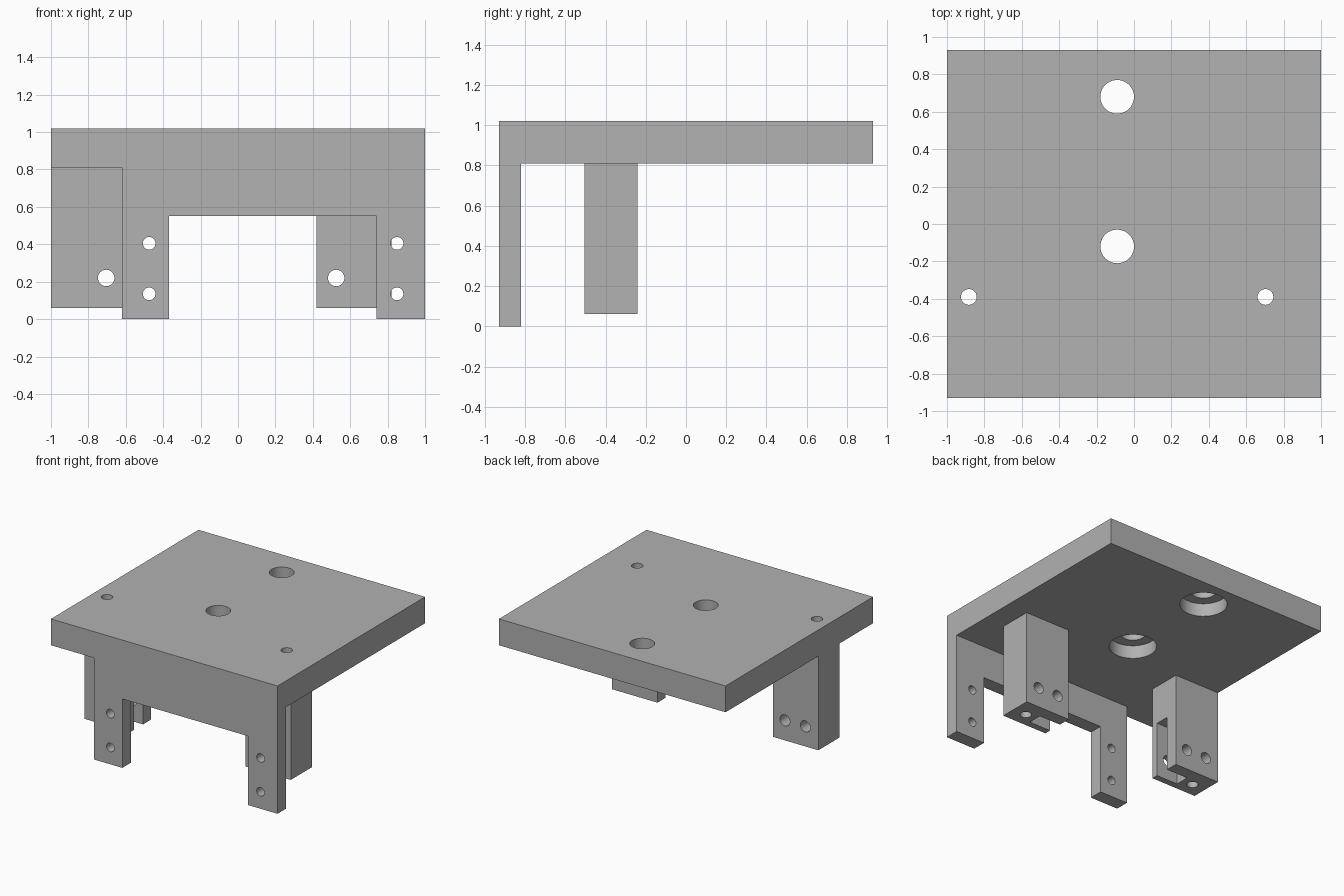
import bpy
import bmesh
from math import pi, radians
from mathutils import Matrix, Vector

default = bpy.data.objects.get("Cube")
if default:
    bpy.data.objects.remove(default, do_unlink=True)

grey = bpy.data.materials.new("plain grey")
grey.use_nodes = True
COLOUR = (0.445, 0.445, 0.445, 1)
grey.diffuse_color = COLOUR
grey.node_tree.nodes["Principled BSDF"].inputs["Base Color"].default_value = COLOUR


def make_object(name, bm):
    bmesh.ops.recalc_face_normals(bm, faces=bm.faces)
    mesh = bpy.data.meshes.new(name)
    bm.to_mesh(mesh)
    bm.free()
    mesh.materials.append(grey)
    obj = bpy.data.objects.new(name, mesh)
    bpy.context.collection.objects.link(obj)
    return obj


def box(name, low, high):
    low, high = Vector(low), Vector(high)
    bm = bmesh.new()
    bmesh.ops.create_cube(bm, size=1)
    bmesh.ops.scale(bm, vec=high - low, verts=bm.verts)
    bmesh.ops.translate(bm, vec=(low + high) / 2, verts=bm.verts)
    return make_object(name, bm)


def drill(axis, centre, radius, length):
    """Cylinder cutter along y or z."""
    bm = bmesh.new()
    turn = Matrix.Rotation(pi / 2, 4, 'X') if axis == 'y' else Matrix()
    bmesh.ops.create_cone(bm, cap_ends=True, segments=40, radius1=radius,
                          radius2=radius, depth=length,
                          matrix=Matrix.Translation(centre) @ turn)
    cutter = make_object("cutter", bm)
    cutter.hide_render = True
    return cutter


def cut(target, cutter):
    mod = target.modifiers.new("cut", 'BOOLEAN')
    mod.operation = 'DIFFERENCE'
    mod.solver = 'EXACT'
    mod.object = cutter
    bpy.context.view_layer.objects.active = target
    bpy.ops.object.modifier_apply(modifier=mod.name)
    bpy.data.objects.remove(cutter, do_unlink=True)


AXIS_X = -0.09                      # the clevis blocks mirror about this line
UNDER, TOP = 0.81, 1.02
BACK, FRONT = 0.93, -0.93
PIN_Y = -0.39

# Top plate with two counterbored holes
plate = box("top_plate", (-1, FRONT, UNDER), (1, BACK, TOP))
for y in (-0.12, 0.68):
    cut(plate, drill('z', (AXIS_X, y, UNDER), 0.173, 0.21))
    cut(plate, drill('z', (AXIS_X, y, 0.9), 0.09, 1))

# Front flange with two drilled legs
outline = [(-0.62, 0), (-0.37, 0), (-0.37, 0.55), (0.74, 0.55),
           (0.74, 0), (1, 0), (1, UNDER), (-0.62, UNDER)]
bm = bmesh.new()
face = bm.faces.new([bm.verts.new((x, FRONT, z)) for x, z in outline])
extruded = bmesh.ops.extrude_face_region(bm, geom=[face])["geom"]
bmesh.ops.translate(bm, vec=(0, 0.11, 0),
                    verts=[v for v in extruded if isinstance(v, bmesh.types.BMVert)])
flange = make_object("front_flange", bm)
for x in (-0.475, 0.85):
    for z in (0.135, 0.405):
        cut(flange, drill('y', (x, FRONT, z), 0.034, 0.5))

# Slotted clevis blocks under the plate, mirrored
parts = [plate, flange]
for name, side in (("left_clevis_block", 1), ("right_clevis_block", -1)):
    def at(offset):
        return AXIS_X + side * offset

    inner, outer = sorted((at(0.51), at(0.91)))
    block = box(name, (inner, -0.505, 0.06), (outer, -0.24, UNDER))
    # slot open at the bottom and on the inner side
    near, far = sorted((at(0.4), at(0.70)))
    cut(block, box("cutter", (near, -0.453, 0), (far, -0.34, 0.5)))
    # pivot hole, vertical pin hole and blind locking-screw hole
    cut(block, drill('y', (at(0.615), PIN_Y, 0.22), 0.044, 1))
    cut(block, drill('z', (at(0.793), PIN_Y, 0.5), 0.042, 2))
    cut(block, drill('y', (at(0.795), -0.24, 0.22), 0.044, 0.3))
    cut(plate, drill('z', (at(0.793), PIN_Y, 0.9), 0.042, 1))
    parts.append(block)

# Smooth hole walls, sharp edges elsewhere
bpy.ops.object.select_all(action='DESELECT')
for part in parts:
    part.select_set(True)
bpy.context.view_layer.objects.active = plate
bpy.ops.object.shade_smooth_by_angle(angle=radians(30))
